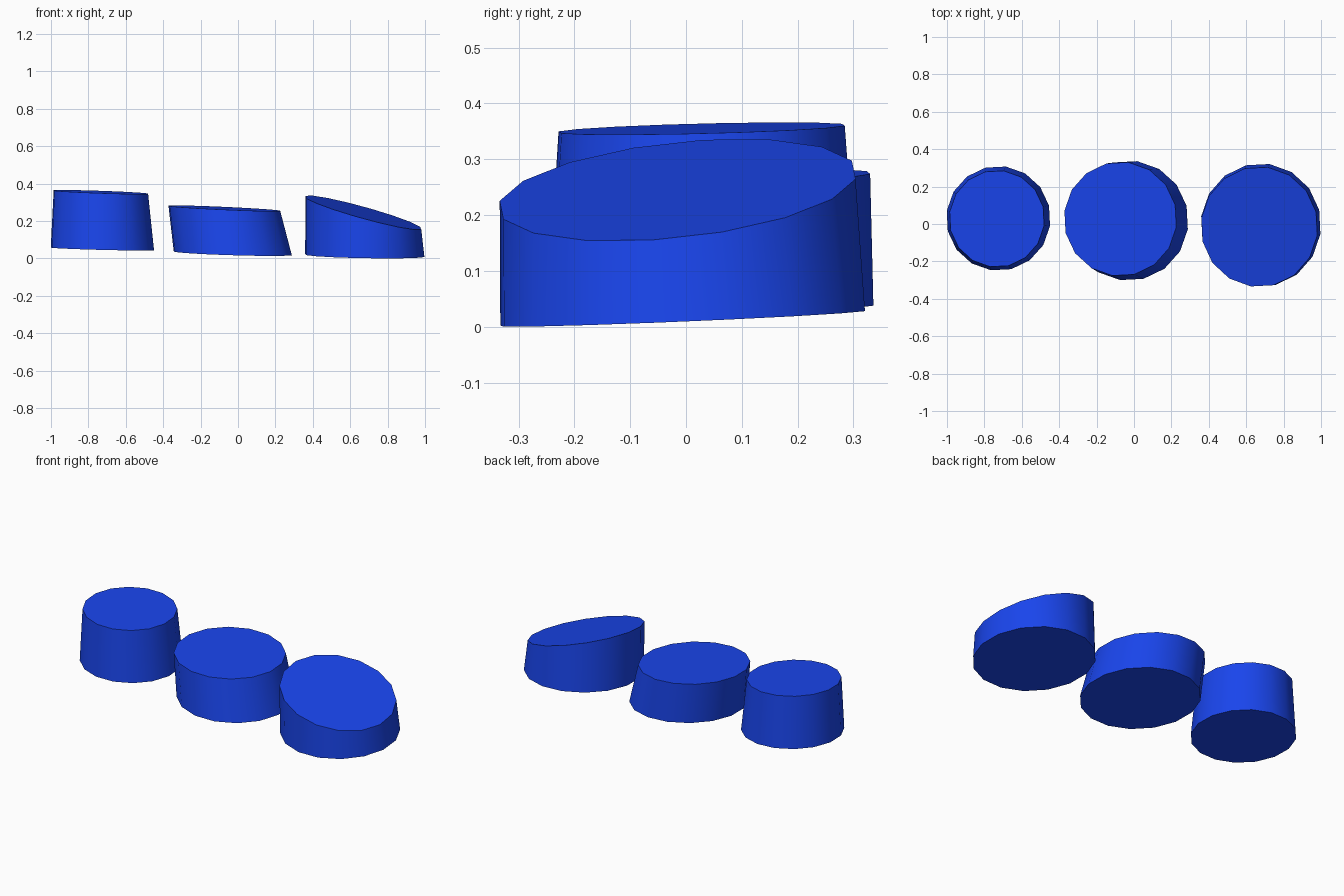
import bpy, bmesh, math

if "Cube" in bpy.data.objects:
    bpy.data.objects.remove(bpy.data.objects["Cube"])

SIDES = 16

blue = bpy.data.materials.new("blue")
blue.diffuse_color = (0.01, 0.06, 0.85, 1)
blue.use_nodes = True
blue.node_tree.nodes["Principled BSDF"].inputs["Base Color"].default_value = blue.diffuse_color


def ring(bm, centre, rx, ry, slope):
    """Ring of vertices lying on a plane tilted by slope (dz/dx, dz/dy)."""
    verts = []
    for i in range(SIDES):
        a = 2 * math.pi * (i + 0.5) / SIDES + math.radians(3)
        dx, dy = rx * math.cos(a), ry * math.sin(a)
        z = centre[2] + slope[0] * dx + slope[1] * dy
        verts.append(bm.verts.new((centre[0] + dx, centre[1] + dy, z)))
    return verts


def slanted_drum(name, bottom, top):
    """Closed tapered cylinder between two tilted rings."""
    bm = bmesh.new()
    lo, hi = ring(bm, *bottom), ring(bm, *top)
    for i in range(SIDES):
        j = (i + 1) % SIDES
        bm.faces.new((lo[i], lo[j], hi[j], hi[i])).smooth = True
    bm.faces.new(lo[::-1])
    bm.faces.new(hi)
    # crisp rims around the flat caps
    for loop in (lo, hi):
        for i in range(SIDES):
            bm.edges.get((loop[i], loop[(i + 1) % SIDES])).smooth = False
    mesh = bpy.data.meshes.new(name)
    bm.to_mesh(mesh)
    bm.free()
    mesh.materials.append(blue)
    obj = bpy.data.objects.new(name, mesh)
    bpy.context.collection.objects.link(obj)


# each ring: centre, x radius, y radius, slope
slanted_drum("left_drum",
             ((-0.725, 0.030, 0.051), 0.279, 0.280, (-0.025, 0.02)),
             ((-0.733, 0.028, 0.355), 0.255, 0.259, (-0.035, 0.025)))
slanted_drum("middle_drum",
             ((-0.028, 0.018, 0.028), 0.319, 0.321, (-0.030, 0.035)),
             ((-0.073, 0.027, 0.268), 0.302, 0.306, (-0.045, 0.025)))
slanted_drum("right_drum",
             ((0.678, -0.006, 0.015), 0.322, 0.330, (-0.018, 0.042)),
             ((0.670, -0.015, 0.245), 0.313, 0.322, (-0.275, 0.100)))
